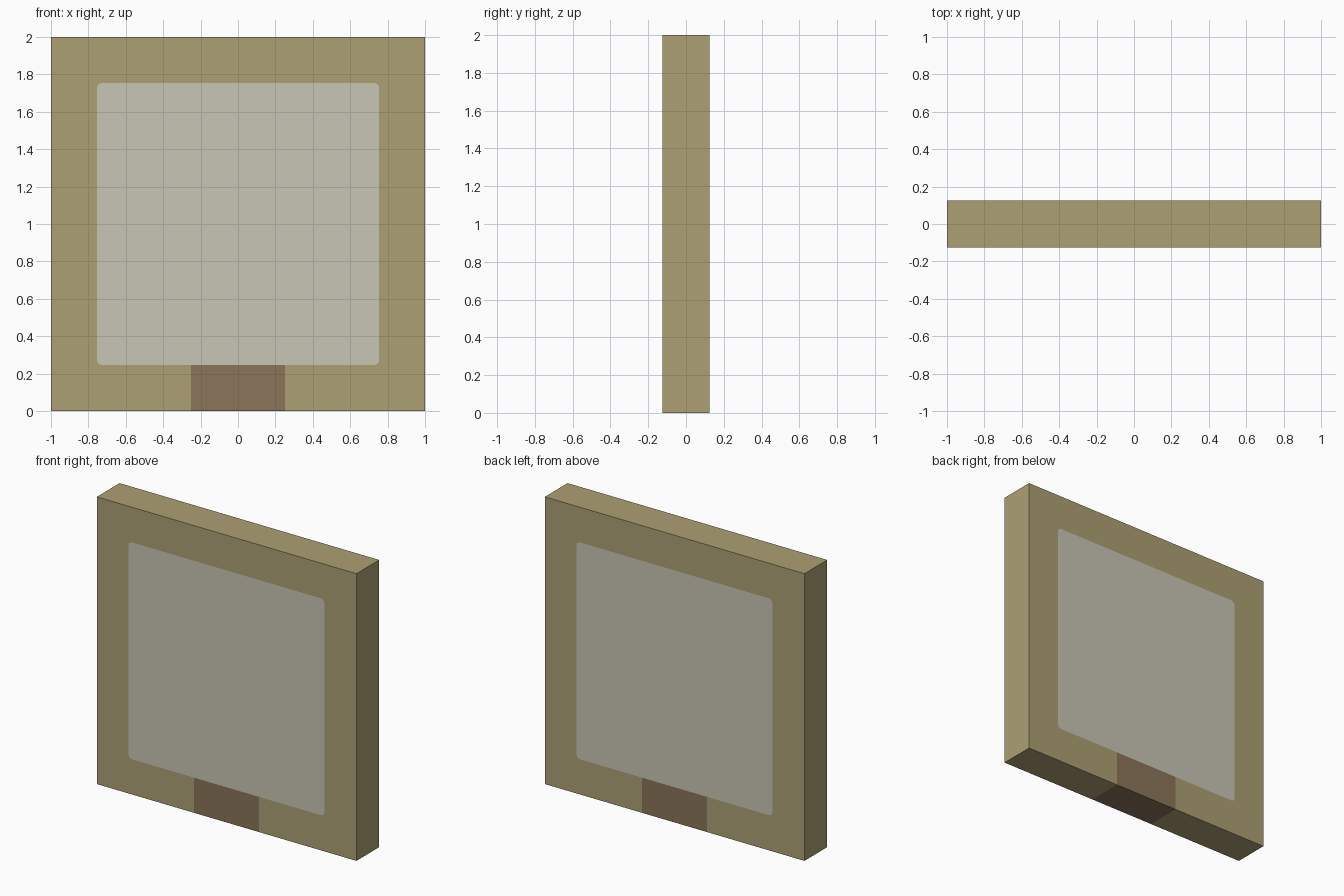
import bpy, bmesh, math

if "Cube" in bpy.data.objects:
    bpy.data.objects.remove(bpy.data.objects["Cube"])

HALF_DEPTH = 0.125
PANE, LOW, HIGH, RADIUS = 0.755, 0.245, 1.755, 0.03
BLOCK = 0.25


def material(name, rgb):
    mat = bpy.data.materials.new(name)
    lin = [((c / 255 + 0.055) / 1.055) ** 2.4 for c in rgb]
    mat.diffuse_color = (*lin, 1)
    mat.use_nodes = True
    mat.node_tree.nodes["Principled BSDF"].inputs["Base Color"].default_value = mat.diffuse_color
    return mat


def prism(name, outline, mat):
    """Extrude an x-z outline through the full depth."""
    bm = bmesh.new()
    face = bm.faces.new([bm.verts.new((x, -HALF_DEPTH, z)) for x, z in outline])
    ext = bmesh.ops.extrude_face_region(bm, geom=[face], use_keep_orig=True)
    for v in ext["geom"]:
        if isinstance(v, bmesh.types.BMVert):
            v.co.y = HALF_DEPTH
    bmesh.ops.recalc_face_normals(bm, faces=bm.faces[:])
    bmesh.ops.triangulate(bm, faces=[f for f in bm.faces if len(f.verts) > 4])
    mesh = bpy.data.meshes.new(name)
    bm.to_mesh(mesh)
    bm.free()
    mesh.materials.append(mat)
    obj = bpy.data.objects.new(name, mesh)
    bpy.context.collection.objects.link(obj)
    return obj


# Rounded square, counter-clockwise from the lower right corner
rounded = []
for i, (sx, z) in enumerate([(1, LOW + RADIUS), (1, HIGH - RADIUS),
                             (-1, HIGH - RADIUS), (-1, LOW + RADIUS)]):
    for k in range(7):
        a = math.radians(-90 + 90 * i + 15 * k)
        rounded.append((sx * (PANE - RADIUS) + RADIUS * math.cos(a),
                        z + RADIUS * math.sin(a)))

# Tan frame, open at the bottom for the block
frame_outline = [(-BLOCK, 0), (-1, 0), (-1, 2), (1, 2), (1, 0), (BLOCK, 0),
                 (BLOCK, LOW)] + rounded + [(-BLOCK, LOW)]
prism("frame", frame_outline, material("tan", (174, 160, 116)))

# Pale panel flush with both faces
prism("panel", rounded, material("pale_grey", (201, 198, 181)))

# Brown block let into the bottom rail
prism("bottom_block", [(-BLOCK, 0), (BLOCK, 0), (BLOCK, LOW), (-BLOCK, LOW)],
      material("brown", (139, 117, 90)))
